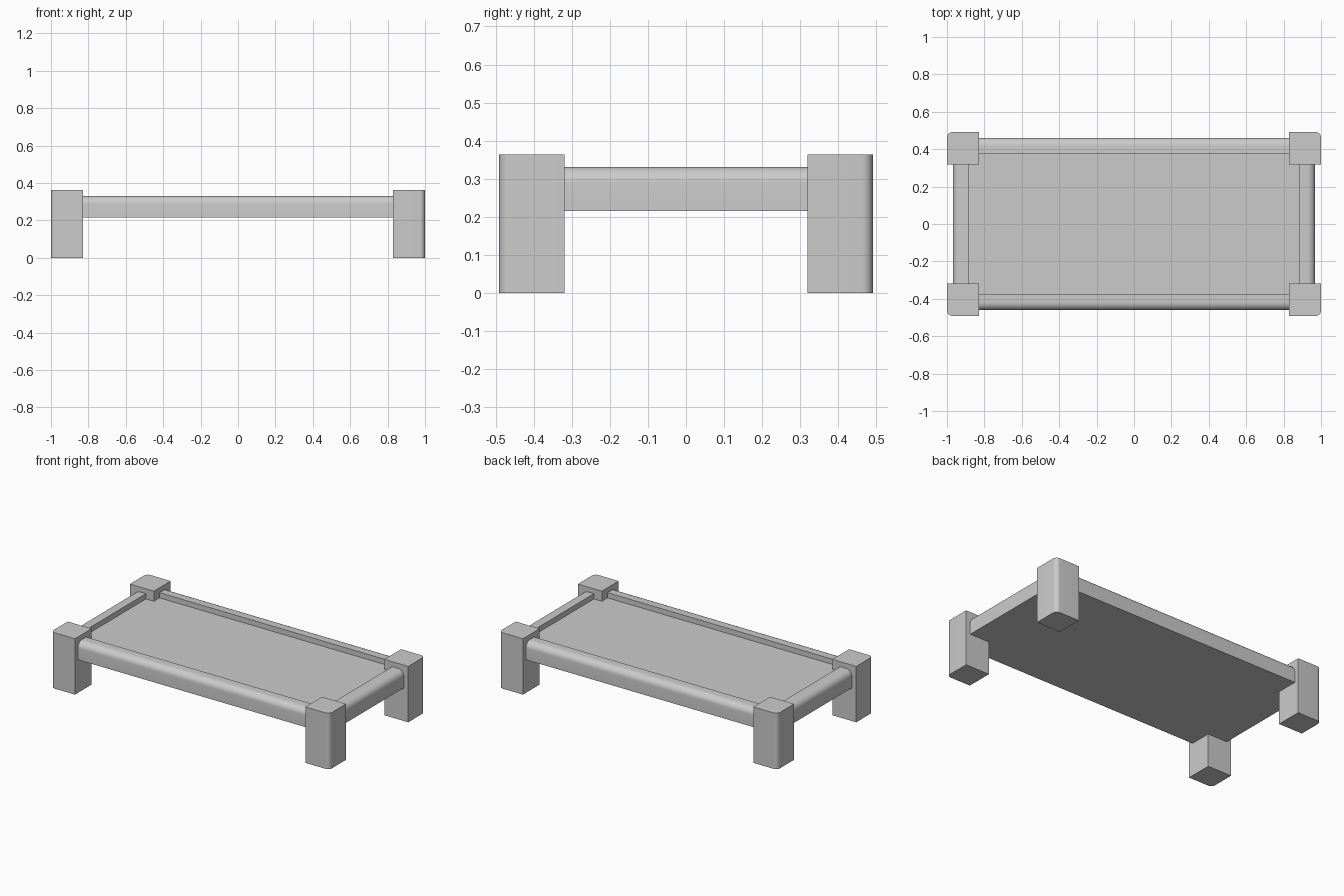
import bpy, math
from mathutils import Vector

if "Cube" in bpy.data.objects:
    bpy.data.objects.remove(bpy.data.objects["Cube"])


def prism(name, pts, to_world, a, b):
    """Extrude a closed 2D profile from a to b; to_world maps (u, v, depth) to xyz."""
    n = len(pts)
    verts = [to_world(u, v, d) for d in (a, b) for u, v in pts]
    faces = [tuple(range(n))[::-1], tuple(range(n, 2 * n))]
    faces += [(i, (i + 1) % n, n + (i + 1) % n, n + i) for i in range(n)]
    # reverse winding when the mapping mirrors the profile
    o = Vector(to_world(0, 0, 0))
    ax = [Vector(to_world(*e)) - o for e in ((1, 0, 0), (0, 1, 0), (0, 0, 1))]
    if ax[0].cross(ax[1]).dot(ax[2]) < 0:
        faces = [f[::-1] for f in faces]
    me = bpy.data.meshes.new(name)
    me.from_pydata(verts, [], faces)
    ob = bpy.data.objects.new(name, me)
    bpy.context.collection.objects.link(ob)
    bpy.ops.object.select_all(action='DESELECT')
    ob.select_set(True)
    bpy.context.view_layer.objects.active = ob
    bpy.ops.object.shade_smooth_by_angle(angle=math.radians(35))
    return ob


def rounded_rect(u0, u1, v0, v1, r, steps=8):
    """Rectangle with only the (u1, v1) corner rounded."""
    arc = [(u1 - r + r * math.cos(t), v1 - r + r * math.sin(t))
           for t in (math.pi / 2 * i / steps for i in range(steps + 1))]
    return [(u0, v0), (u1, v0)] + arc + [(u0, v1)]


# Legs: square posts with a rounded outer corner
leg = rounded_rect(0.828, 1.0, 0.319, 0.491, 0.028)
for sx, nx in ((-1, "left"), (1, "right")):
    for sy, ny in ((-1, "front"), (1, "back")):
        prism(f"{ny}_{nx}_leg", leg,
              lambda u, v, d: (sx * u, sy * v, d), 0, 0.363)

# Rails: rounded along the outer top edge, running into the legs
long_rail = rounded_rect(0.377, 0.461, 0.215, 0.331, 0.042)
short_rail = rounded_rect(0.885, 0.969, 0.215, 0.331, 0.042)
for s, ny, nx in ((-1, "front", "left"), (1, "back", "right")):
    prism(f"{ny}_rail", long_rail, lambda u, v, d: (d, s * u, v), -0.88, 0.88)
    prism(f"{nx}_rail", short_rail, lambda u, v, d: (s * u, d, v), -0.37, 0.37)

# Deck panel, sunk below the rail tops and flush with their undersides
prism("deck_panel", [(-0.885, -0.377), (0.885, -0.377), (0.885, 0.377), (-0.885, 0.377)],
      lambda u, v, d: (u, v, d), 0.215, 0.297)
